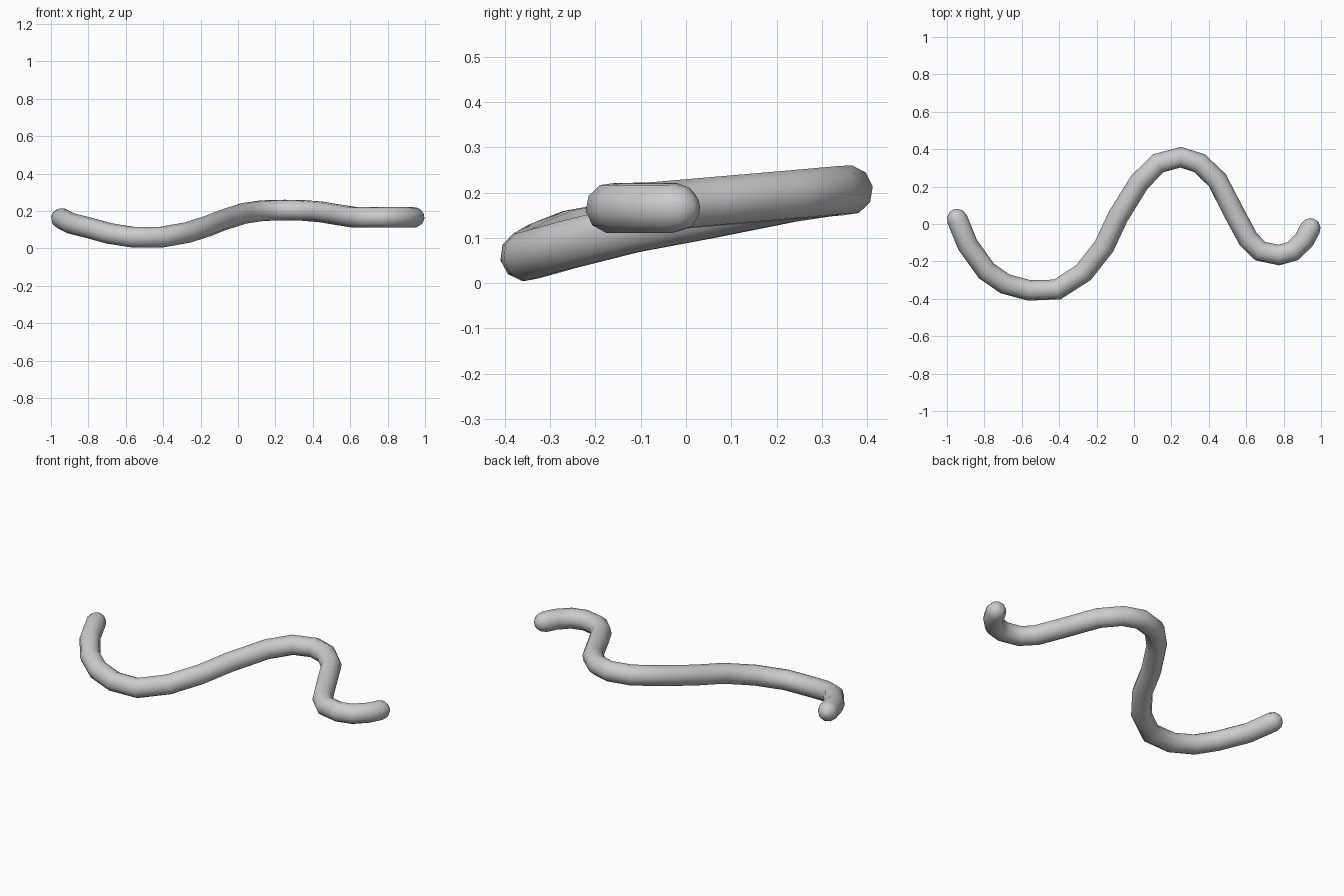
import bpy
import math
from mathutils import Vector

cube = bpy.data.objects.get("Cube")
if cube:
    bpy.data.objects.remove(cube, do_unlink=True)

RADIUS = 0.056

# Centre line of the winding body, from the right end to the left end
path = [Vector(p) for p in (
    (-0.945, 0.025, 0.16), (-0.89, -0.11, 0.133), (-0.79, -0.25, 0.108),
    (-0.69, -0.32, 0.08), (-0.56, -0.355, 0.06), (-0.41, -0.35, 0.06),
    (-0.27, -0.26, 0.085), (-0.16, -0.12, 0.12), (-0.085, 0.04, 0.15),
    (0.03, 0.225, 0.187), (0.13, 0.325, 0.202), (0.25, 0.357, 0.205),
    (0.35, 0.325, 0.203), (0.445, 0.235, 0.195), (0.535, 0.06, 0.18),
    (0.61, -0.08, 0.168), (0.675, -0.145, 0.166), (0.775, -0.166, 0.166),
    (0.85, -0.145, 0.166), (0.91, -0.085, 0.166), (0.942, -0.025, 0.166))]


def rounded_end(end, inner):
    """Points and radius factors that close the tube with a dome."""
    out = (end - inner).normalized() * RADIUS
    angles = [math.radians(a) for a in (35, 62, 82)]
    return [(end + out * math.sin(a), math.cos(a)) for a in angles]


points = rounded_end(path[0], path[1])[::-1]
points += [(p, 1.0) for p in path]
points += rounded_end(path[-1], path[-2])

# Tube swept along the centre line
curve = bpy.data.curves.new("winding_body", "CURVE")
curve.dimensions = "3D"
curve.bevel_depth = RADIUS
curve.bevel_resolution = 3
curve.use_fill_caps = True
spline = curve.splines.new("POLY")
spline.points.add(len(points) - 1)
for sp, (co, radius) in zip(spline.points, points):
    sp.co = (*co, 1.0)
    sp.radius = radius

body = bpy.data.objects.new("winding_body", curve)
bpy.context.collection.objects.link(body)
bpy.ops.object.select_all(action="DESELECT")
body.select_set(True)
bpy.context.view_layer.objects.active = body
bpy.ops.object.convert(target="MESH")
body = bpy.context.object
bpy.ops.object.shade_smooth()

# Single pale grey colour
grey = bpy.data.materials.new("pale_grey")
grey.use_nodes = True
colour = (0.6, 0.6, 0.6, 1.0)
grey.diffuse_color = colour
grey.node_tree.nodes["Principled BSDF"].inputs["Base Color"].default_value = colour
body.data.materials.clear()
body.data.materials.append(grey)
